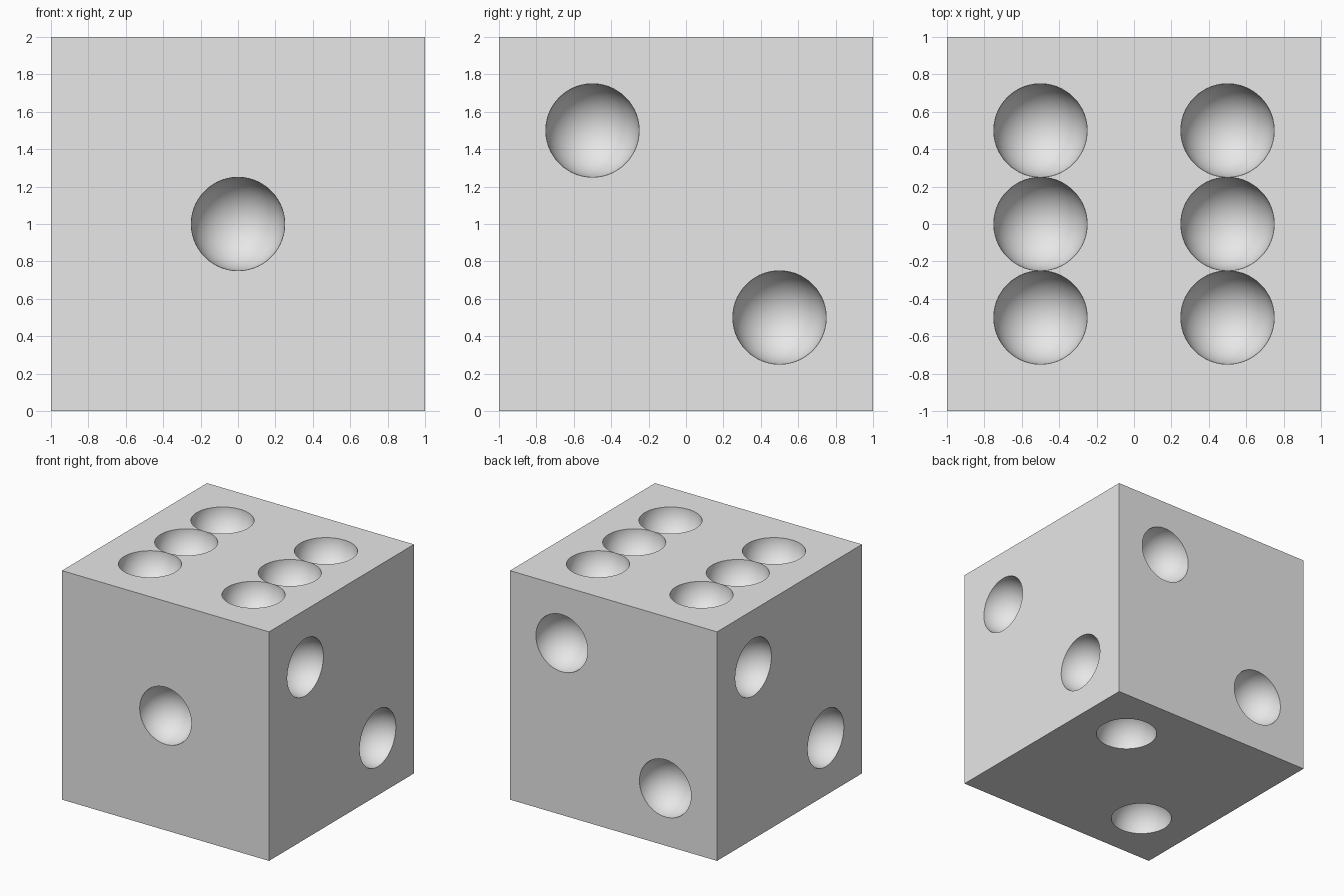
import bpy
import bmesh
import math
from mathutils import Matrix, Vector

default = bpy.data.objects.get("Cube")
if default:
    bpy.data.objects.remove(default, do_unlink=True)

SEGMENTS, RINGS, RADIUS = 64, 33, 0.25

# Plain grey for the whole die
grey = bpy.data.materials.new("light_grey")
grey.use_nodes = True
colour = (0.8, 0.8, 0.8, 1)
grey.diffuse_color = colour
grey.node_tree.nodes["Principled BSDF"].inputs["Base Color"].default_value = colour


def mesh_object(name, bm):
    mesh = bpy.data.meshes.new(name)
    bm.to_mesh(mesh)
    bm.free()
    mesh.materials.append(grey)
    obj = bpy.data.objects.new(name, mesh)
    bpy.context.collection.objects.link(obj)
    return obj


# Die body
bm = bmesh.new()
bmesh.ops.create_cube(bm, size=2, matrix=Matrix.Translation((0, 0, 1)))
die = mesh_object("die_body", bm)

# Pip centres, relative to the middle of the die; the length-1 axis is the face
h = 0.5
pips = {
    (0, -1, 0): [(0, -1, 0)],
    (0, 1, 0): [(h, 1, h), (-h, 1, -h)],
    (1, 0, 0): [(1, -h, h), (1, h, -h)],
    (-1, 0, 0): [(-1, h, h), (-1, -h, -h)],
    (0, 0, -1): [(h, h, -1), (-h, -h, -1)],
    (0, 0, 1): [(x, y, 1) for x in (-h, h) for y in (-h, 0, h)],
}

# Spheres that scoop out the pips, poles along each face normal
bm = bmesh.new()
half_step = Matrix.Rotation(math.pi / SEGMENTS, 4, 'Z')
for normal, centres in pips.items():
    turn = Vector(normal).to_track_quat('Z', 'Y').to_matrix().to_4x4()
    for centre in centres:
        place = Matrix.Translation(Vector(centre) + Vector((0, 0, 1)))
        bmesh.ops.create_uvsphere(bm, u_segments=SEGMENTS, v_segments=RINGS,
                                  radius=RADIUS, matrix=place @ turn @ half_step)
cutter = mesh_object("pip_cutter", bm)
cutter.hide_render = True

# Cut the pips and drop the cutter
cut = die.modifiers.new("pips", 'BOOLEAN')
cut.operation = 'DIFFERENCE'
cut.solver = 'EXACT'
cut.object = cutter
bpy.ops.object.select_all(action='DESELECT')
die.select_set(True)
bpy.context.view_layer.objects.active = die
bpy.ops.object.modifier_apply(modifier=cut.name)
bpy.data.objects.remove(cutter, do_unlink=True)

# Smooth dishes with crisp rims
bpy.ops.object.shade_smooth_by_angle(angle=math.radians(30))
